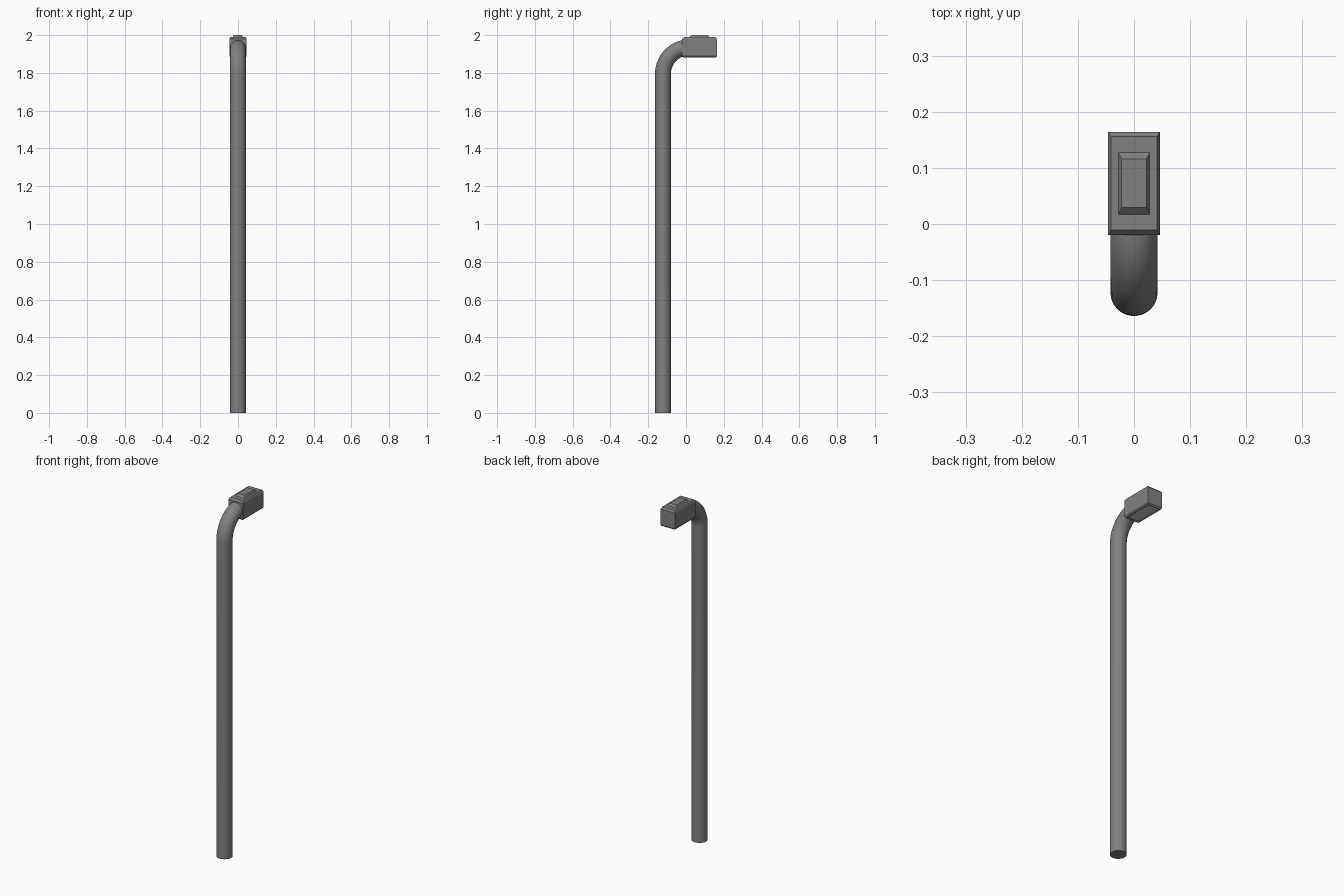
import bpy, bmesh
from math import sin, cos, pi, radians

if "Cube" in bpy.data.objects:
    bpy.data.objects.remove(bpy.data.objects["Cube"])


def material(name, value):
    mat = bpy.data.materials.new(name)
    mat.diffuse_color = (value, value, value, 1)
    mat.use_nodes = True
    mat.node_tree.nodes["Principled BSDF"].inputs["Base Color"].default_value = mat.diffuse_color
    return mat


DARK = material("dark_metal", 0.22)
PALE = material("pale_lens", 0.8)


def make_object(name, bm, mat, smooth=False):
    bmesh.ops.recalc_face_normals(bm, faces=bm.faces)
    mesh = bpy.data.meshes.new(name)
    bm.to_mesh(mesh)
    bm.free()
    mesh.materials.append(mat)
    ob = bpy.data.objects.new(name, mesh)
    bpy.context.collection.objects.link(ob)
    if smooth:
        bpy.ops.object.select_all(action='DESELECT')
        ob.select_set(True)
        bpy.context.view_layer.objects.active = ob
        bpy.ops.object.shade_smooth_by_angle(angle=radians(40))
    return ob


def loft(name, rings, mat=DARK, smooth=False):
    """Skin a closed solid through matching rings of points."""
    bm = bmesh.new()
    loops = [[bm.verts.new(p) for p in ring] for ring in rings]
    n = len(loops[0])
    for a, b in zip(loops, loops[1:]):
        for i in range(n):
            j = (i + 1) % n
            bm.faces.new((a[i], a[j], b[j], b[i]))
    bm.faces.new(loops[0])
    bm.faces.new(loops[-1])
    return make_object(name, bm, mat, smooth)


def rect(x, y0, y1, z):
    return [(-x, y0, z), (x, y0, z), (x, y1, z), (-x, y1, z)]


# Pole: a vertical tube with a quarter bend running into the head
RADIUS, BEND, POLE_Y, BEND_Z, SIDES = 0.042, 0.14, -0.122, 1.795, 32


def tube_ring(y, z, tilt):
    ring = []
    for i in range(SIDES):
        a = 2 * pi * i / SIDES
        u, v = RADIUS * cos(a), RADIUS * sin(a)
        ring.append((u, y + v * cos(tilt), z - v * sin(tilt)))
    return ring


STEPS = 14
rings = [tube_ring(POLE_Y, 0, 0)]
for k in range(STEPS + 1):
    t = pi / 2 * k / STEPS
    rings.append(tube_ring(POLE_Y + BEND * (1 - cos(t)), BEND_Z + BEND * sin(t), t))
loft("pole", rings, smooth=True)

# Lamp head: box with chamfered top and bottom edges and a shallow lens recess
loft("lamp_head", [
    rect(0.036, -0.010, 0.154, 1.890),
    rect(0.036, -0.010, 0.154, 1.882),
    rect(0.041, -0.015, 0.159, 1.882),
    rect(0.046, -0.020, 0.164, 1.889),
    rect(0.046, -0.020, 0.164, 1.979),
    rect(0.041, -0.011, 0.156, 1.989),
])

# Pale lens sitting in the recess under the head
loft("lens", [
    rect(0.034, -0.008, 0.152, 1.886),
    rect(0.034, -0.008, 0.152, 1.891),
], PALE)

# Raised tapered cap on top of the head
loft("top_cap", [
    rect(0.028, 0.017, 0.127, 1.985),
    rect(0.028, 0.017, 0.127, 1.989),
    rect(0.022, 0.029, 0.116, 2.0),
])
